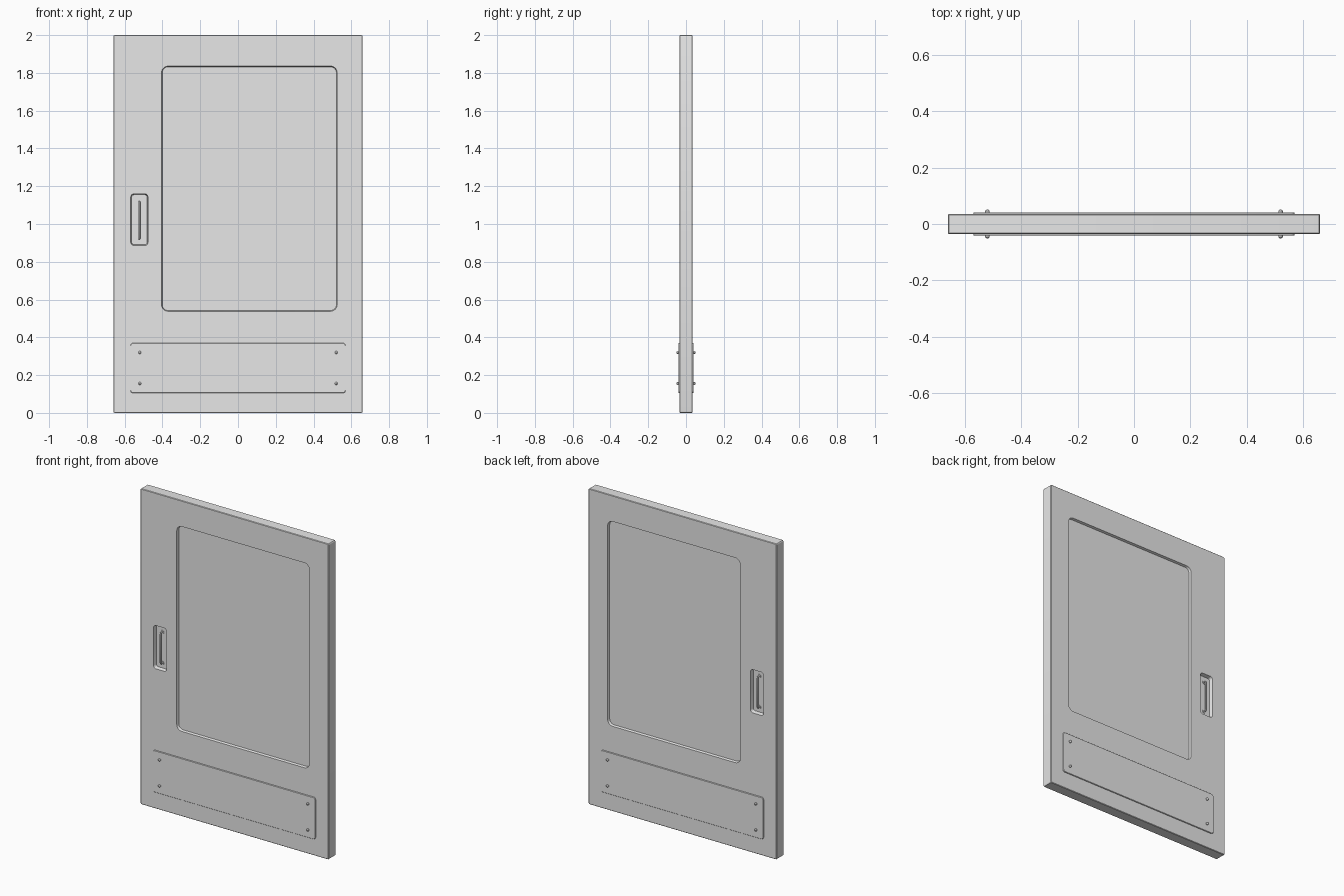
import bpy, bmesh, math
from mathutils import Vector

if "Cube" in bpy.data.objects:
    bpy.data.objects.remove(bpy.data.objects["Cube"])

grey = bpy.data.materials.new("plain_grey")
grey.diffuse_color = (0.8, 0.8, 0.8, 1)
grey.use_nodes = True
grey.node_tree.nodes["Principled BSDF"].inputs["Base Color"].default_value = grey.diffuse_color


def rounded_rect(x0, x1, z0, z1, r, n=6):
    """Outline points of a rectangle with rounded corners."""
    pts = []
    corners = [(x1 - r, z1 - r), (x0 + r, z1 - r), (x0 + r, z0 + r), (x1 - r, z0 + r)]
    for i, (cx, cz) in enumerate(corners):
        for k in range(n + 1):
            a = math.pi / 2 * (i + k / n)
            pts.append((cx + r * math.cos(a), cz + r * math.sin(a)))
    return pts


def panel(name, box, r, layers, n=6):
    """Loft a rounded rectangle through (y, inset) layers and cap both ends."""
    x0, x1, z0, z1 = box
    bm = bmesh.new()
    rings = []
    for y, inset in layers:
        pts = rounded_rect(x0 + inset, x1 - inset, z0 + inset, z1 - inset,
                           max(r - inset, 0.002), n)
        rings.append([bm.verts.new((x, y, z)) for x, z in pts])
    for a, b in zip(rings, rings[1:]):
        for i in range(len(a)):
            j = (i + 1) % len(a)
            bm.faces.new((a[i], a[j], b[j], b[i]))
    bm.faces.new(rings[0])
    bm.faces.new(rings[-1])
    bmesh.ops.recalc_face_normals(bm, faces=bm.faces)
    me = bpy.data.meshes.new(name)
    bm.to_mesh(me)
    bm.free()
    ob = bpy.data.objects.new(name, me)
    bpy.context.collection.objects.link(ob)
    me.materials.append(grey)
    return ob


def select(ob):
    bpy.ops.object.select_all(action='DESELECT')
    ob.select_set(True)
    bpy.context.view_layer.objects.active = ob


def cut(ob, cutter):
    m = ob.modifiers.new("cut", 'BOOLEAN')
    m.operation = 'DIFFERENCE'
    m.solver = 'EXACT'
    m.object = cutter
    select(ob)
    bpy.ops.object.modifier_apply(modifier=m.name)
    bpy.data.objects.remove(cutter)


T = 0.035            # half thickness of the door
POCKET_FLOOR = 0.012
HX = -0.522          # handle position

# Door slab with slightly eased edges
slab = panel("door_slab", (-0.66, 0.66, 0, 2), 0.008,
             [(-T, 0.003), (-T + 0.003, 0), (T - 0.003, 0), (T, 0.003)], 3)

for s, side in ((-1, "front"), (1, "back")):
    # Recessed window panel and handle pocket
    cut(slab, panel("window_cutter", (-0.405, 0.525, 0.538, 1.836), 0.035,
                    [(s * 0.06, 0), (s * T, 0), (s * 0.02, 0.004)]))
    cut(slab, panel("pocket_cutter", (-0.568, -0.476, 0.886, 1.16), 0.018,
                    [(s * 0.06, 0), (s * T, 0), (s * POCKET_FLOOR, 0.005)]))

    # Kick plate
    panel(side + "_kick_plate", (-0.57, 0.57, 0.105, 0.37), 0.015,
          [(s * (T - 0.004), 0), (s * 0.039, 0), (s * 0.041, 0.002)])

    # Kick plate screws
    for x in (-0.52, 0.52):
        for z in (0.155, 0.32):
            c = 0.008
            panel(side + "_screw", (x - c, x + c, z - c, z + c), c,
                  [(s * 0.038, 0), (s * 0.046, 0), (s * 0.049, 0.002),
                   (s * 0.051, 0.005)], 3)

    # Pull handle bent from a round bar
    yf, yb = s * (POCKET_FLOOR - 0.002), s * 0.030
    z0, z1, r = 0.922, 1.118, 0.008
    path = [(yf, z0), (yb - s * r, z0), (yb - s * r * 0.3, z0 + r * 0.3), (yb, z0 + r),
            (yb, z1 - r), (yb - s * r * 0.3, z1 - r * 0.3), (yb - s * r, z1), (yf, z1)]
    cu = bpy.data.curves.new(side + "_handle", 'CURVE')
    cu.dimensions = '3D'
    cu.bevel_depth = 0.005
    cu.bevel_resolution = 2
    cu.use_fill_caps = True
    sp = cu.splines.new('POLY')
    sp.points.add(len(path) - 1)
    for p, (y, z) in zip(sp.points, path):
        p.co = (HX, y, z, 1)
    cu.materials.append(grey)
    handle = bpy.data.objects.new(side + "_handle", cu)
    bpy.context.collection.objects.link(handle)
    select(handle)
    bpy.ops.object.convert(target='MESH')

    # Handle mounting flanges
    for z in (z0, z1):
        c = 0.012
        panel(side + "_handle_flange", (HX - c, HX + c, z - c, z + c), c,
              [(s * (POCKET_FLOOR - 0.002), 0), (s * (POCKET_FLOOR + 0.003), 0)], 4)

# Smooth rounded surfaces while keeping hard edges
bpy.ops.object.select_all(action='SELECT')
bpy.ops.object.shade_smooth_by_angle(angle=math.radians(30))
